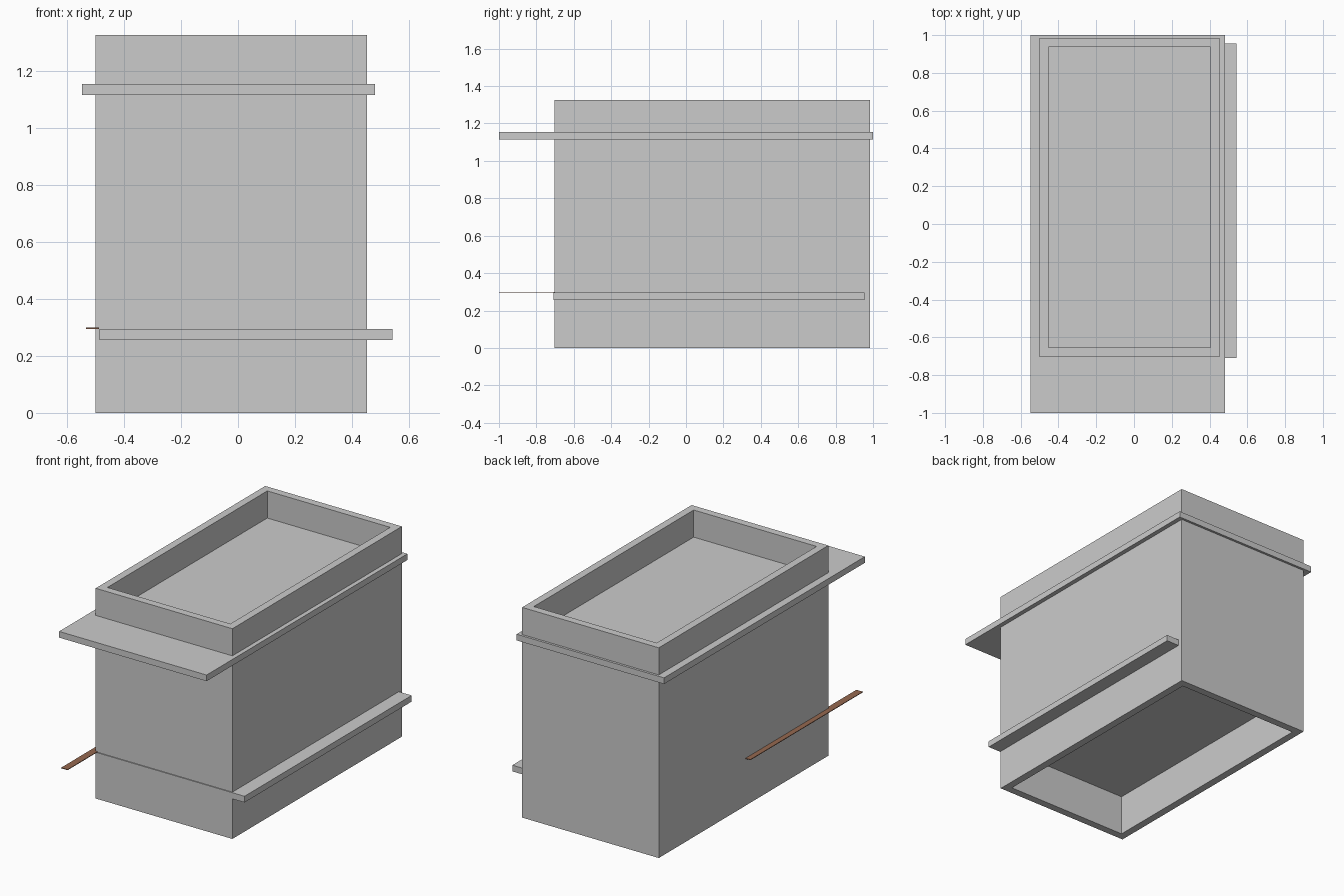
import bpy
import bmesh

if "Cube" in bpy.data.objects:
    bpy.data.objects.remove(bpy.data.objects["Cube"])


def make_object(name, bm):
    bmesh.ops.recalc_face_normals(bm, faces=bm.faces[:])
    mesh = bpy.data.meshes.new(name)
    bm.to_mesh(mesh)
    bm.free()
    obj = bpy.data.objects.new(name, mesh)
    bpy.context.collection.objects.link(obj)
    return obj


def box(name, x, y, z):
    bm = bmesh.new()
    bmesh.ops.create_cube(bm, size=1)
    for v in bm.verts:
        v.co = [lo + (c + 0.5) * (hi - lo) for c, (lo, hi) in zip(v.co, (x, y, z))]
    return make_object(name, bm)


def open_shell(name, x, y, z, wall):
    """Rectangular tube, open at the top and bottom."""
    bm = bmesh.new()
    rings = []
    for inset, height in ((0, z[0]), (0, z[1]), (wall, z[1]), (wall, z[0])):
        x0, x1, y0, y1 = x[0] + inset, x[1] - inset, y[0] + inset, y[1] - inset
        corners = ((x0, y0), (x1, y0), (x1, y1), (x0, y1))
        rings.append([bm.verts.new((cx, cy, height)) for cx, cy in corners])
    for i in range(4):
        a, b = rings[i], rings[(i + 1) % 4]
        for j in range(4):
            k = (j + 1) % 4
            bm.faces.new((a[j], a[k], b[k], b[j]))
    return make_object(name, bm)


# Four outer walls, open above and below
open_shell("outer_walls", (-0.5, 0.453), (-0.703, 0.985), (0, 1.325), 0.048)

# Horizontal boards passing through the walls
box("upper_shelf", (-0.547, 0.481), (-1, 1), (1.115, 1.154))
box("lower_shelf", (-0.485, 0.542), (-0.709, 0.955), (0.256, 0.295))

# Thin brown strip along the left wall
strip = box("side_strip", (-0.533, -0.488), (-1, 0.12), (0.295, 0.299))
brown = bpy.data.materials.new("brown")
brown.diffuse_color = (0.3, 0.14, 0.08, 1)
brown.use_nodes = True
brown.node_tree.nodes["Principled BSDF"].inputs["Base Color"].default_value = brown.diffuse_color
strip.data.materials.append(brown)
